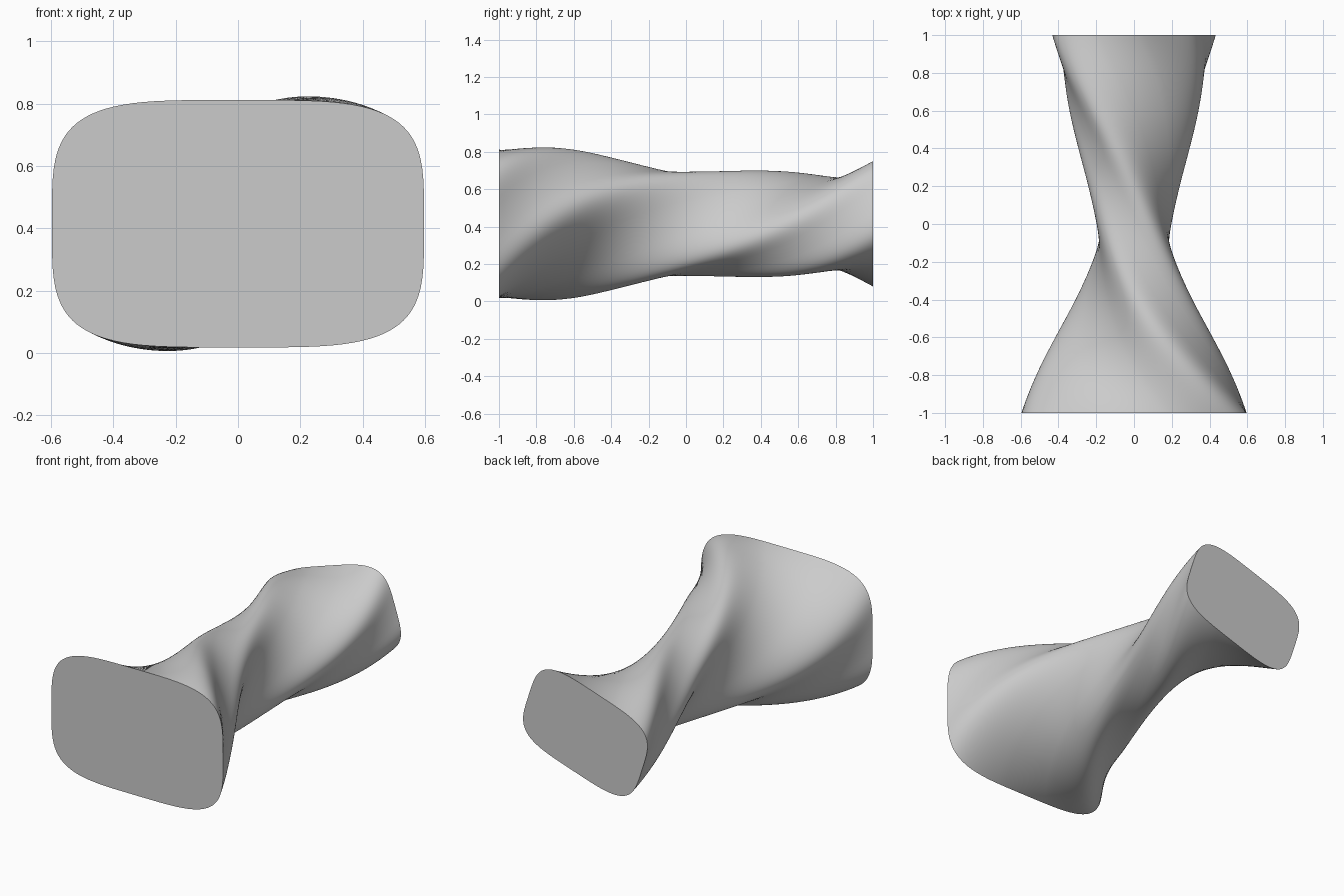
import bpy, bmesh, math

cube = bpy.data.objects.get("Cube")
if cube:
    bpy.data.objects.remove(cube, do_unlink=True)

SIDES, RINGS = 96, 120
HALF_W, HALF_H, MID_Z = 0.597, 0.397, 0.415
TWIST = math.radians(198)
# Section scale at equal steps from front to back
SCALES = [1.0, 0.83, 0.685, 0.57, 0.495, 0.455, 0.452, 0.487, 0.547, 0.62, 0.695]


def scale_at(t):
    """Smooth Catmull-Rom interpolation of the section scale."""
    f = t * (len(SCALES) - 1)
    i = min(int(f), len(SCALES) - 2)
    u = f - i
    b, c = SCALES[i], SCALES[i + 1]
    a = SCALES[i - 1] if i else 2 * b - c
    d = SCALES[i + 2] if i + 2 < len(SCALES) else 2 * c - b
    return b + u * (c - a + u * (2*a - 5*b + 4*c - d + u * (3*(b - c) + d - a))) / 2


def rounded(v):
    """Superellipse coordinate from a sine or cosine."""
    return math.copysign(math.sqrt(abs(v)), v)


# Twisted body: rounded-rectangle sections swept along y
bm = bmesh.new()
rings = []
for r in range(RINGS + 1):
    t = r / RINGS
    s, turn = scale_at(t), TWIST * t
    co, si = math.cos(turn), math.sin(turn)
    ring = []
    for k in range(SIDES):
        a = math.tau * k / SIDES
        x = HALF_W * s * rounded(math.cos(a))
        z = HALF_H * s * rounded(math.sin(a))
        ring.append(bm.verts.new((x*co - z*si, 2*t - 1, MID_Z + x*si + z*co)))
    rings.append(ring)
for lo, hi in zip(rings, rings[1:]):
    for k in range(SIDES):
        n = (k + 1) % SIDES
        bm.faces.new((lo[k], lo[n], hi[n], hi[k])).smooth = True

# Flat end caps
caps = [bm.faces.new(rings[0]), bm.faces.new(rings[-1])]
bmesh.ops.recalc_face_normals(bm, faces=bm.faces)
for cap in caps:
    cap.smooth = False
    for e in cap.edges:
        e.smooth = False

mesh = bpy.data.meshes.new("twisted_body")
bm.to_mesh(mesh)
bm.free()
body = bpy.data.objects.new("twisted_body", mesh)
bpy.context.collection.objects.link(body)

# Plain grey finish
grey = bpy.data.materials.new("light_grey")
grey.use_nodes = True
color = (0.6, 0.6, 0.6, 1)
grey.diffuse_color = color
grey.node_tree.nodes["Principled BSDF"].inputs["Base Color"].default_value = color
mesh.materials.append(grey)
